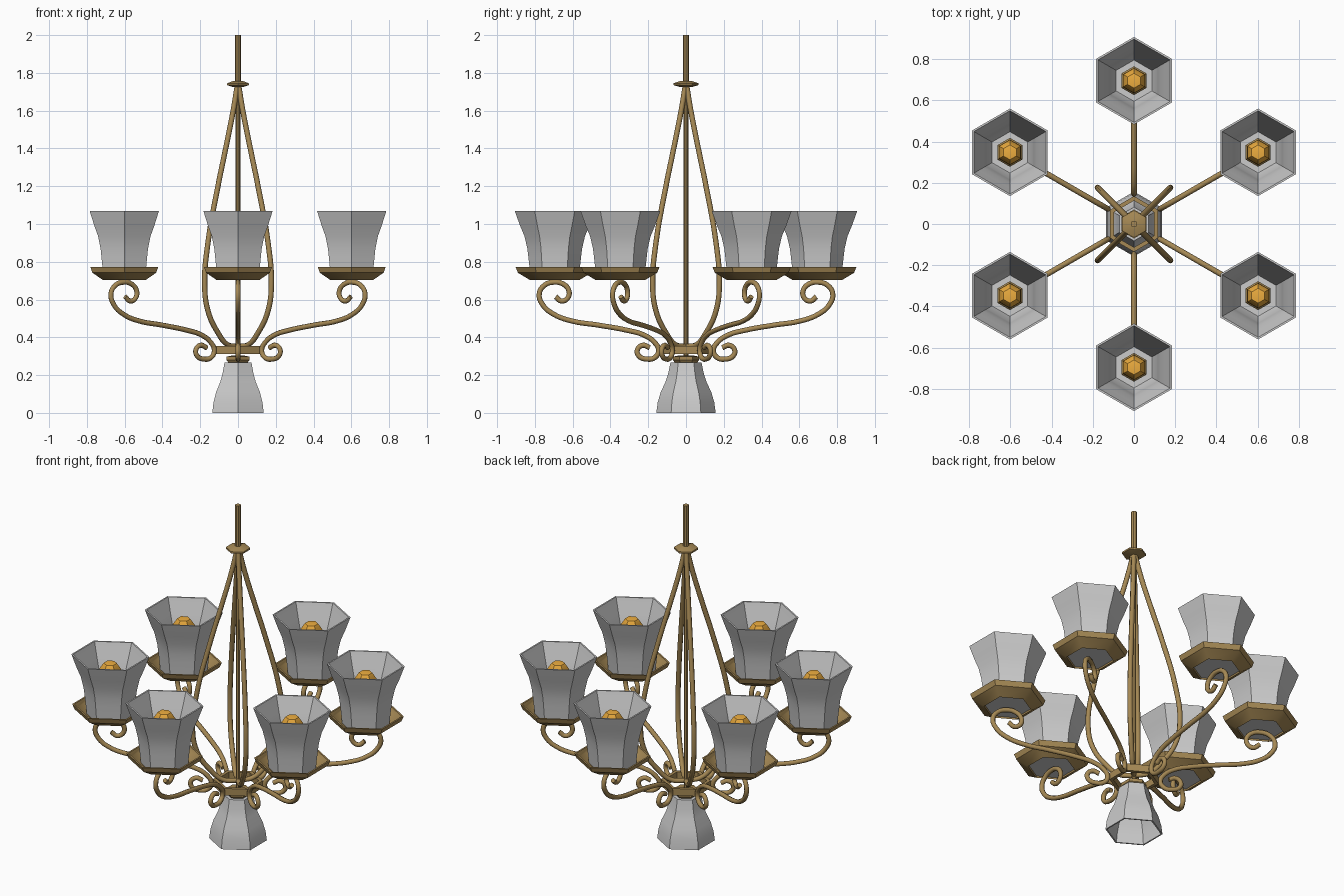
import bpy, bmesh, math
from mathutils import Matrix

if "Cube" in bpy.data.objects:
    bpy.data.objects.remove(bpy.data.objects["Cube"])


def material(name, rgb):
    m = bpy.data.materials.new(name)
    m.diffuse_color = (*rgb, 1)
    m.use_nodes = True
    m.node_tree.nodes["Principled BSDF"].inputs["Base Color"].default_value = m.diffuse_color
    return m


BRONZE = material("bronze", (0.38, 0.25, 0.09))
ORANGE = material("bulb_orange", (0.85, 0.42, 0.05))


def finish(obj, mat, angle=35):
    bpy.context.collection.objects.link(obj)
    if mat:
        obj.data.materials.append(mat)
    bpy.ops.object.select_all(action='DESELECT')
    obj.select_set(True)
    bpy.context.view_layer.objects.active = obj
    bpy.ops.object.shade_smooth_by_angle(angle=math.radians(angle))
    return obj


def lathe(name, profile, mat=None, loc=(0, 0, 0), sides=6, closed=False):
    """Revolve (radius, z) points; corners point along y."""
    bm = bmesh.new()
    rings = []
    for r, z in profile:
        rings.append([bm.verts.new((r * math.cos(a), r * math.sin(a), z))
                      for a in (math.pi / 2 + math.tau * i / sides for i in range(sides))])
    pairs = list(zip(rings, rings[1:]))
    if closed:
        pairs.append((rings[-1], rings[0]))
    for a, b in pairs:
        for i in range(sides):
            j = (i + 1) % sides
            bm.faces.new((a[i], a[j], b[j], b[i]))
    bmesh.ops.remove_doubles(bm, verts=bm.verts, dist=1e-5)
    bmesh.ops.recalc_face_normals(bm, faces=bm.faces)
    me = bpy.data.meshes.new(name)
    bm.to_mesh(me)
    bm.free()
    obj = bpy.data.objects.new(name, me)
    obj.location = loc
    return finish(obj, mat)


def tube_mesh(name, points, radius):
    """Round tube through (r, z) points in the xz plane."""
    cu = bpy.data.curves.new(name, 'CURVE')
    cu.dimensions = '3D'
    cu.bevel_depth = radius
    cu.bevel_resolution = 2
    cu.resolution_u = 5
    cu.use_fill_caps = True
    sp = cu.splines.new('BEZIER')
    sp.bezier_points.add(len(points) - 1)
    for p, (r, z) in zip(sp.bezier_points, points):
        p.co = (r, 0, z)
    for p in sp.bezier_points:
        p.handle_left_type = p.handle_right_type = 'AUTO'
    tmp = bpy.data.objects.new(name + "_path", cu)
    bpy.context.collection.objects.link(tmp)
    dg = bpy.context.evaluated_depsgraph_get()
    me = bpy.data.meshes.new_from_object(tmp.evaluated_get(dg))
    bpy.data.objects.remove(tmp)
    return me


def radial_tubes(name, points, radius, count, start):
    base = tube_mesh(name, points, radius)
    for i in range(count):
        me = base.copy()
        me.materials.clear()
        me.transform(Matrix.Rotation(start + math.tau * i / count, 4, 'Z'))
        finish(bpy.data.objects.new(f"{name}_{i + 1}", me), BRONZE, 50)


# Central stem, ceiling rod and collar
lathe("center_stem", [(0, 0.28), (0.012, 0.28), (0.012, 1.75), (0, 1.75)], BRONZE, sides=8)
lathe("ceiling_rod", [(0, 1.70), (0.016, 1.72), (0.016, 2.0), (0, 2.0)], BRONZE, sides=8)
lathe("top_collar", [(0, 1.725), (0.03, 1.725), (0.066, 1.735), (0.066, 1.745),
                     (0.03, 1.757), (0, 1.757)], BRONZE)

# Hub ring and cap above the lower light
lathe("hub_ring", [(0.135, 0.313), (0.135, 0.355), (0.113, 0.355), (0.113, 0.313)],
      BRONZE, closed=True)
lathe("lower_cap", [(0, 0.262), (0.055, 0.262), (0.07, 0.28), (0.07, 0.298),
                    (0.03, 0.305), (0, 0.305)], BRONZE)

# Cage wires
radial_tubes("cage_wire", [(0.01, 0.352), (0.08, 0.362), (0.155, 0.43), (0.225, 0.54),
                           (0.25, 0.68), (0.225, 0.90), (0.15, 1.2), (0.092, 1.4),
                           (0.036, 1.6), (0.006, 1.73)], 0.014, 4, math.pi / 4)

# Scrolled arms
ARM = [(0.69, 0.615), (0.658, 0.592), (0.625, 0.61), (0.621, 0.65), (0.652, 0.683),
       (0.70, 0.692), (0.75, 0.675), (0.777, 0.63), (0.757, 0.57), (0.70, 0.522),
       (0.61, 0.488), (0.46, 0.464), (0.31, 0.437), (0.225, 0.413), (0.168, 0.375),
       (0.145, 0.33), (0.165, 0.293), (0.21, 0.285), (0.25, 0.302), (0.257, 0.335),
       (0.228, 0.358), (0.192, 0.345)]
radial_tubes("arm", ARM, 0.0135, 6, math.pi / 6)

# Dish, glass shade, socket and bulb on each arm
DISH = [(0.13, 0.703), (0.195, 0.742), (0.207, 0.772), (0.196, 0.772),
        (0.185, 0.75), (0.125, 0.715)]
SHADE = [(0, 0.712), (0.128, 0.712), (0.134, 0.775), (0.139, 0.82), (0.145, 0.87),
         (0.16, 0.935), (0.183, 0.99), (0.212, 1.07), (0.202, 1.07), (0.172, 0.99),
         (0.149, 0.935), (0.134, 0.87), (0.127, 0.82), (0.10, 0.765), (0, 0.765)]
SOCKET = [(0, 0.75), (0.07, 0.75), (0.07, 0.80), (0.045, 0.83), (0, 0.83)]
BULB = [(0, 0.82), (0.042, 0.82), (0.045, 0.90), (0.062, 0.96), (0.06, 0.99),
        (0.036, 1.025), (0, 1.03)]
for i in range(6):
    a = math.pi / 6 + math.tau * i / 6
    loc = (0.695 * math.cos(a), 0.695 * math.sin(a), 0)
    lathe(f"dish_{i + 1}", DISH, BRONZE, loc, closed=True)
    lathe(f"shade_{i + 1}", SHADE, None, loc)
    lathe(f"socket_{i + 1}", SOCKET, BRONZE, loc)
    lathe(f"bulb_{i + 1}", BULB, ORANGE, loc)

# Lower light: downward shade and bulb
lathe("lower_shade", [(0, 0.268), (0.082, 0.268), (0.094, 0.21), (0.108, 0.165),
                      (0.134, 0.11), (0.15, 0.055), (0.157, 0), (0.148, 0),
                      (0.141, 0.055), (0.125, 0.11), (0.099, 0.165), (0.085, 0.21),
                      (0.072, 0.255), (0, 0.255)])
lathe("lower_bulb", [(0, 0.257), (0.028, 0.257), (0.03, 0.19), (0.04, 0.15),
                     (0.038, 0.13), (0.022, 0.105), (0, 0.1)], ORANGE)
